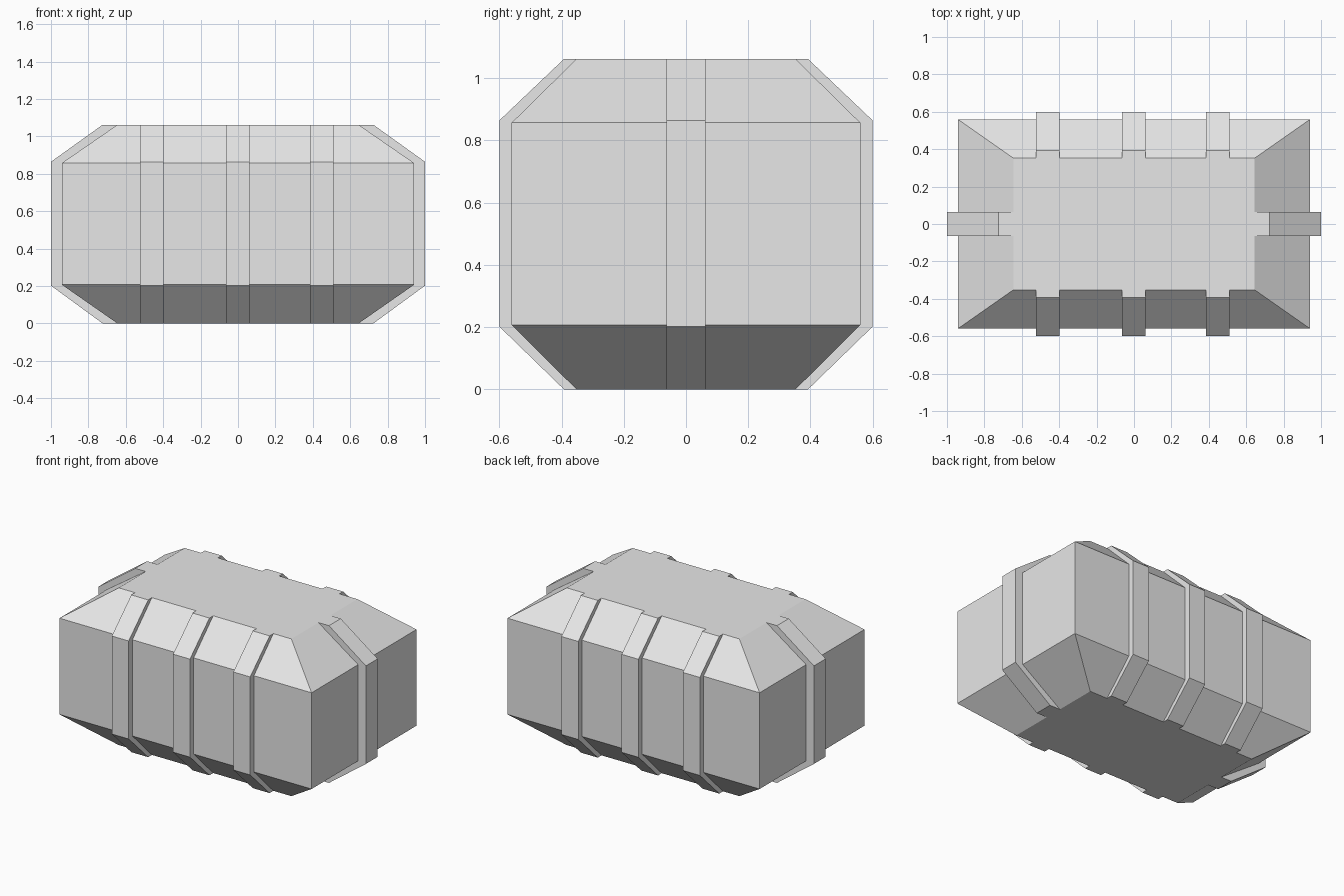
import bpy
import bmesh
from mathutils import Matrix
from math import pi

cube = bpy.data.objects.get("Cube")
if cube:
    bpy.data.objects.remove(cube, do_unlink=True)

HEIGHT = 1.062
LOW, HIGH = 0.207, 0.857      # body shoulder heights
WIDE, DEEP = 0.942, 0.56      # body half sizes between the shoulders
CAP_X, CAP_Y = 0.645, 0.352   # half sizes of the top and bottom faces
BAND = 0.063                  # half width of a band

grey = bpy.data.materials.new("light_grey")
grey.use_nodes = True
grey.diffuse_color = (0.8, 0.8, 0.8, 1)
grey.node_tree.nodes["Principled BSDF"].inputs["Base Color"].default_value = grey.diffuse_color


def finish(name, bm):
    bmesh.ops.recalc_face_normals(bm, faces=bm.faces)
    mesh = bpy.data.meshes.new(name)
    bm.to_mesh(mesh)
    bm.free()
    mesh.materials.append(grey)
    obj = bpy.data.objects.new(name, mesh)
    bpy.context.collection.objects.link(obj)
    return obj


# Crate body: stacked rectangles, tapered at top and bottom
def make_body():
    bm = bmesh.new()
    loops = []
    for x, y, z in ((CAP_X, CAP_Y, 0), (WIDE, DEEP, LOW),
                    (WIDE, DEEP, HIGH), (CAP_X, CAP_Y, HEIGHT)):
        loops.append([bm.verts.new((sx * x, sy * y, z))
                      for sx, sy in ((-1, -1), (1, -1), (1, 1), (-1, 1))])
    for a, b in zip(loops, loops[1:]):
        for i in range(4):
            j = (i + 1) % 4
            bm.faces.new((a[i], a[j], b[j], b[i]))
    bm.faces.new(loops[0])
    bm.faces.new(loops[-1])
    finish("crate_body", bm)


# Raised band: bracket profile (outward, up) extruded across its width,
# with the inner side sunk a little into the body
def make_band(name, side, cap, reach, outer_cap, outer, centre, turn):
    sink = 0.02
    profile = [(cap, 0), (outer_cap, 0), (outer, 0.202), (outer, 0.864),
               (outer_cap, HEIGHT), (cap, HEIGHT),
               (reach - sink, HIGH - sink), (reach - sink, LOW + sink)]
    bm = bmesh.new()
    rings = [[bm.verts.new((u, v, z)) for u, z in profile] for v in (-BAND, BAND)]
    count = len(profile)
    for i in range(count):
        j = (i + 1) % count
        bm.faces.new((rings[0][i], rings[0][j], rings[1][j], rings[1][i]))
    for ring in rings:
        bm.faces.new(ring)
    place = Matrix.Translation((centre, 0, 0)) @ Matrix.Rotation(turn, 4, "Z")
    bmesh.ops.transform(bm, matrix=place, verts=bm.verts)
    finish(f"{side}_{name}", bm)


make_body()

# Three bands on the front and on the back
for label, x in (("right", -0.46), ("middle", -0.002), ("left", 0.448)):
    for side, turn in (("front", -pi / 2), ("back", pi / 2)):
        make_band(f"{label}_band", side, CAP_Y, DEEP, 0.392, 0.6, x, turn)

# One band on each end
for side, turn in (("left", 0), ("right", pi)):
    make_band("end_band", side, CAP_X, WIDE, 0.724, 1.0, 0, turn)
